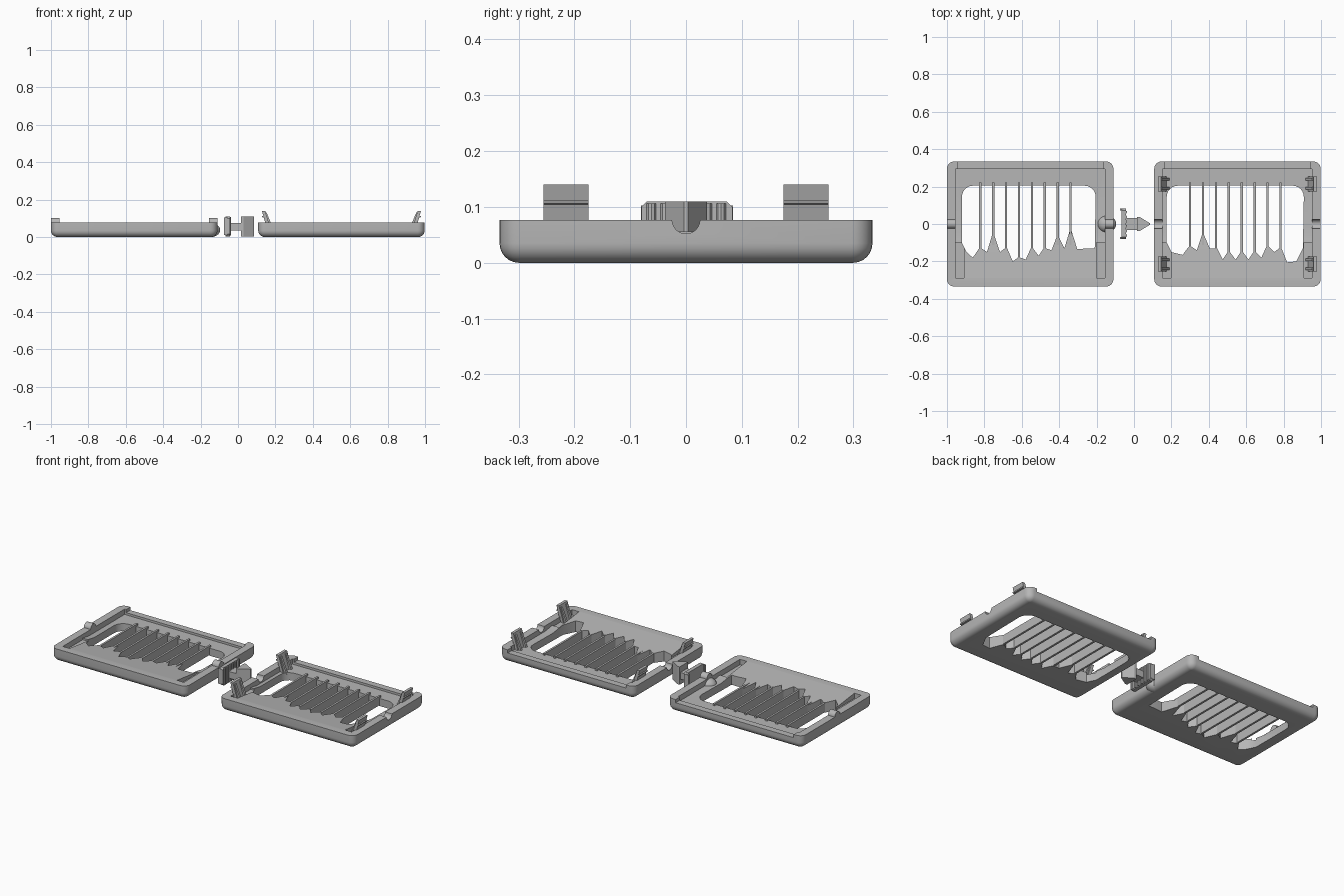
import bpy, bmesh
from math import sin, cos, pi, radians

if "Cube" in bpy.data.objects:
    bpy.data.objects.remove(bpy.data.objects["Cube"], do_unlink=True)

grey = bpy.data.materials.new("plain grey")
grey.use_nodes = True
grey.diffuse_color = (0.47, 0.47, 0.47, 1)
grey.node_tree.nodes["Principled BSDF"].inputs["Base Color"].default_value = grey.diffuse_color


def finish(name, bm):
    bmesh.ops.recalc_face_normals(bm, faces=bm.faces)
    mesh = bpy.data.meshes.new(name)
    bm.to_mesh(mesh)
    bm.free()
    mesh.materials.append(grey)
    obj = bpy.data.objects.new(name, mesh)
    bpy.context.collection.objects.link(obj)
    return obj


def loft(name, rings):
    bm = bmesh.new()
    loops = [[bm.verts.new(p) for p in ring] for ring in rings]
    n = len(loops[0])
    for a, b in zip(loops, loops[1:]):
        for i in range(n):
            bm.faces.new((a[i], a[(i + 1) % n], b[(i + 1) % n], b[i]))
    bm.faces.new(loops[0][::-1])
    bm.faces.new(loops[-1])
    return finish(name, bm)


def prism(name, pts, axis, start, end):
    place = {"x": lambda t, u, v: (t, u, v),
             "y": lambda t, u, v: (u, t, v),
             "z": lambda t, u, v: (u, v, t)}[axis]
    return loft(name, [[place(t, u, v) for u, v in pts] for t in (start, end)])


def box(name, x0, x1, y0, y1, z0, z1):
    return prism(name, [(x0, y0), (x1, y0), (x1, y1), (x0, y1)], "z", z0, z1)


def circle(cu, cv, r, n=24):
    return [(cu + r * cos(2 * pi * i / n), cv + r * sin(2 * pi * i / n)) for i in range(n)]


def arc(cx, cy, r, a0, a1, n=6):
    return [(cx + r * cos(radians(a0 + (a1 - a0) * i / n)),
             cy + r * sin(radians(a0 + (a1 - a0) * i / n))) for i in range(n + 1)]


def rounded(cx, hx, hy, r):
    pts = []
    for q, (sx, sy) in enumerate([(1, 1), (-1, 1), (-1, -1), (1, -1)]):
        pts += arc(cx + sx * (hx - r), sy * (hy - r), r, q * 90, q * 90 + 90)
    return pts


def smooth(obj, angle=35):
    bpy.ops.object.select_all(action="DESELECT")
    bpy.context.view_layer.objects.active = obj
    obj.select_set(True)
    bpy.ops.object.shade_smooth_by_angle(angle=radians(angle))


def cut(obj, cutter):
    mod = obj.modifiers.new("cut", "BOOLEAN")
    mod.operation, mod.solver, mod.object = "DIFFERENCE", "EXACT", cutter
    bpy.context.view_layer.objects.active = obj
    bpy.ops.object.modifier_apply(modifier=mod.name)
    bpy.data.objects.remove(cutter, do_unlink=True)


HX, HY, TOP, FLOOR, FILLET = 0.445, 0.334, 0.077, 0.045, 0.035


def tray(side, cx, window, first_slat, peaks, valleys):
    # Shell with rounded lower edge
    rings = []
    for i in range(7):
        a = pi / 2 * i / 6
        inset = FILLET * (1 - sin(a))
        ring = rounded(cx, HX - inset, HY - inset, 0.038 - inset)
        rings.append([(x, y, FILLET * (1 - cos(a))) for x, y in ring])
    rings.append([(x, y, TOP) for x, y in rounded(cx, HX, HY, 0.038)])
    shell = loft(side + "_tray", rings)

    # Recess whose front floor ramps up to the rim
    ramp = [(0.295, FLOOR), (0.295, 0.2), (-0.29, 0.2), (-0.29, TOP), (-0.08, 0.052), (-0.04, FLOOR)]
    cut(shell, prism("recess", ramp, "x", cx - 0.4, cx + 0.4))
    for s in (-1, 1):
        xs = sorted((cx + s * 0.4, cx + s * 0.355))
        cut(shell, box("pocket", *xs, -0.288, -0.1, FLOOR, 0.2))
    cut(shell, box("low_rim", cx - 0.39, cx + 0.39, 0.28, 0.4, 0.058, 0.2))

    # Window with jagged front edge
    w0, w1 = window
    slats = [first_slat + 0.069 * i for i in range(8)]
    outline = arc(w1 - 0.06, 0.145, 0.06, 0, 90) + arc(w0 + 0.06, 0.145, 0.06, 90, 180)
    outline += [(w0, -0.1), (w0 + 0.025, -0.15), (slats[0] - 0.04, valleys[0])]
    for x, peak, low in zip(slats, peaks, valleys[1:]):
        outline += [(x - 0.006, peak), (x + 0.006, peak), (x + 0.036, low)]
    outline += [(w1 - 0.04, valleys[-1] + 0.005), (w1 - 0.005, -0.13)]
    cut(shell, prism("window", outline, "z", -0.1, 0.2))
    return shell, slats


def add_slats(side, slats):
    for i, x in enumerate(slats):
        box(f"{side}_slat_{i + 1}", x - 0.006, x + 0.006, -0.25, 0.222, 0.003, 0.056)


# Left-hand tray (+x) with half round notches and clips
shell, slats = tray("left", 0.553, (0.175, 0.908), 0.3,
                    [-0.12, -0.06, -0.13, -0.15, -0.15, -0.15, -0.12, -0.13],
                    [-0.165, -0.14, -0.13, -0.19, -0.19, -0.19, -0.18, -0.15, -0.205])
cut(shell, prism("notch", circle(0, TOP, 0.025), "x", 0.0, 0.2))
cut(shell, prism("notch", circle(0, TOP, 0.025), "x", 0.92, 1.1))
smooth(shell)
add_slats("left", slats)

for s, end in ((-1, "inner"), (1, "outer")):
    for y, row in ((-0.215, "front"), (0.215, "back")):
        X = lambda d: 0.553 + s * d
        name = f"{end}_{row}_clip"
        # Leaning tongue
        prism(name, [(X(0.39), FLOOR - 0.01), (X(0.408), TOP), (X(0.425), 0.14),
                     (X(0.408), 0.14), (X(0.375), FLOOR - 0.01)], "y", y - 0.04, y + 0.04)
        # Catch on the outside of the tongue
        prism(name + "_catch", [(X(0.412), 0.104), (X(0.424), 0.106),
                                (X(0.426), 0.112), (X(0.414), 0.112)], "y", y - 0.04, y + 0.04)
        # Stiffening ribs
        for k in (-0.024, 0.024):
            prism(name + "_rib", [(X(0.36), FLOOR - 0.01), (X(0.395), FLOOR - 0.01),
                                  (X(0.41), 0.13), (X(0.4), 0.13)], "y", y + k - 0.007, y + k + 0.007)

# Right-hand tray (-x) with round pegs
shell, slats = tray("right", -0.555, (-0.92, -0.205), -0.822,
                    [-0.13, -0.06, -0.13, -0.18, -0.13, -0.13, -0.07, -0.04],
                    [-0.18, -0.15, -0.15, -0.2, -0.19, -0.17, -0.14, -0.13, -0.135])
smooth(shell)
add_slats("right", slats)
for name, x0, x1 in (("outer_peg", -1.0, -0.955), ("inner_peg", -0.155, -0.11)):
    smooth(prism(name, circle(0, TOP, 0.025), "x", x0, x1))

# Ball socketed in the inner wall
bm = bmesh.new()
bmesh.ops.create_uvsphere(bm, u_segments=24, v_segments=14, radius=1)
bmesh.ops.scale(bm, vec=(0.05, 0.045, 0.037), verts=bm.verts)
bmesh.ops.translate(bm, vec=(-0.145, 0, 0.037), verts=bm.verts)
smooth(finish("ball", bm), 60)

# Loose latch: grip plate, shaft and arrow head
plate = [(-0.08, 0.015), (-0.07, 0.004), (0.073, 0.004), (0.083, 0.015),
         (0.083, 0.1), (0.073, 0.11), (-0.07, 0.11), (-0.08, 0.1)]
prism("grip_plate", plate, "x", -0.066, -0.044)
for i in range(6):
    y = -0.062 + i * 0.025
    smooth(prism(f"grip_ridge_{i + 1}", circle(-0.046, y, 0.009, 10), "z", 0.008, 0.106))
for y in (-0.075, 0.078):
    box("grip_lip", -0.074, -0.056, y - 0.006, y + 0.006, 0.012, 0.103)
box("latch_shaft", -0.05, 0.03, -0.032, 0.032, 0.035, 0.075)
prism("latch_head", [(0.015, -0.038), (0.03, -0.038), (0.085, -0.004),
                     (0.085, 0.004), (0.03, 0.038), (0.015, 0.038)], "z", 0.004, 0.11)
